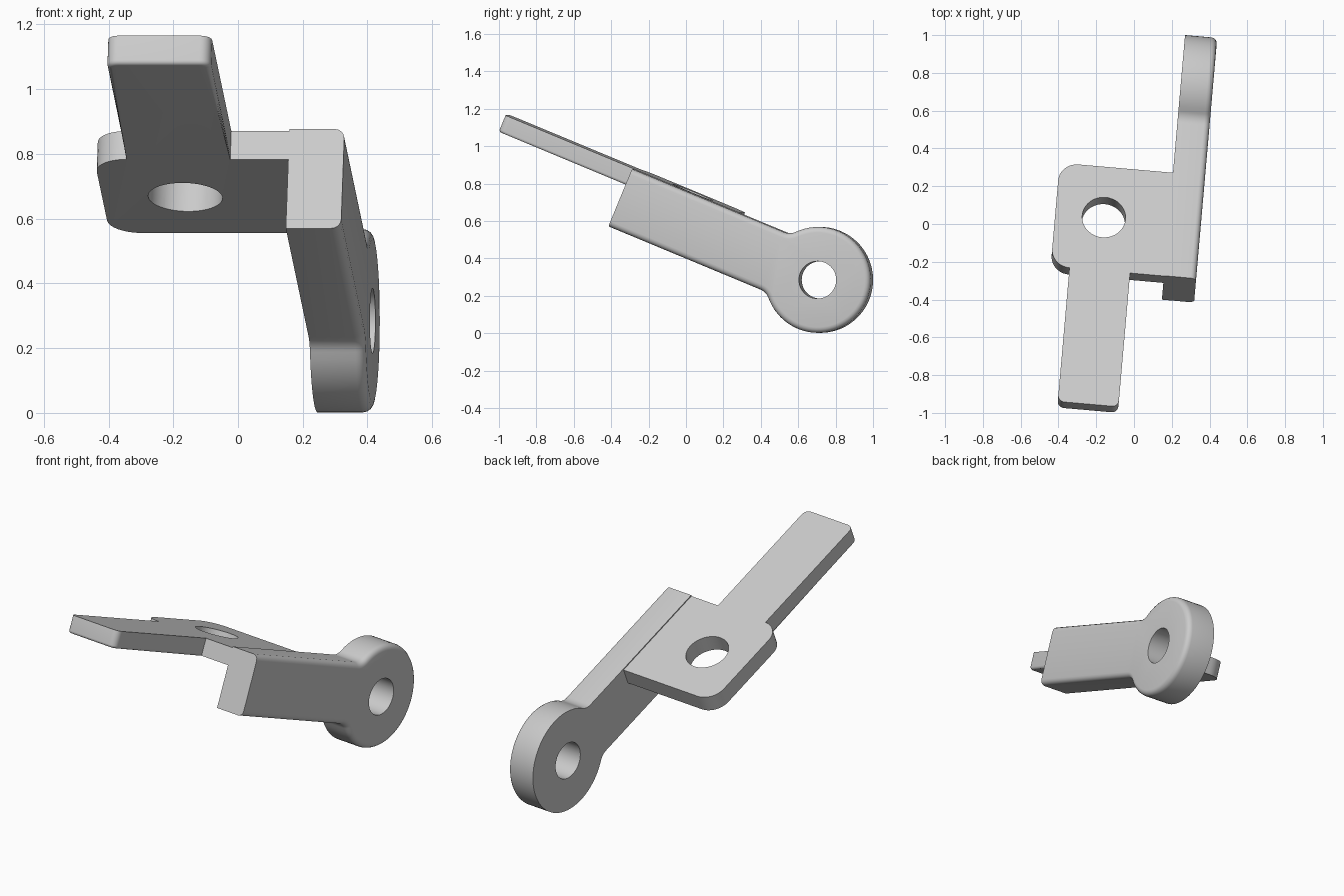
import bpy, bmesh
from math import sin, cos, pi, radians, sqrt, atan2
from mathutils import Matrix, Vector

cube = bpy.data.objects.get("Cube")
if cube:
    bpy.data.objects.remove(cube, do_unlink=True)

# The bracket is built square, then tilted and turned into place
POSE = Matrix.Rotation(radians(-5), 4, "Z") @ Matrix.Rotation(radians(-22.5), 4, "X")

steel = bpy.data.materials.new("plain_grey")
steel.use_nodes = True
GREY = (0.6, 0.6, 0.6, 1)
steel.diffuse_color = GREY
steel.node_tree.nodes["Principled BSDF"].inputs["Base Color"].default_value = GREY


def arc(cx, cy, r, start, end, steps):
    angles = [start + (end - start) * i / steps for i in range(steps + 1)]
    return [(cx + r * cos(a), cy + r * sin(a)) for a in angles]


def prism(name, outline, place, low, high, soft_edge, radius):
    """Extrude an outline from low to high and round the edges chosen by soft_edge."""
    bm = bmesh.new()
    ends = [[bm.verts.new(place(a, b, h)) for a, b in outline] for h in (low, high)]
    for ring in ends:
        bm.faces.new(ring)
    n = len(outline)
    for i in range(n):
        j = (i + 1) % n
        bm.faces.new((ends[0][i], ends[0][j], ends[1][j], ends[1][i]))
    bmesh.ops.recalc_face_normals(bm, faces=bm.faces)
    edges = [e for e in bm.edges if soft_edge(e.verts[0].co, e.verts[1].co)]
    bmesh.ops.bevel(bm, geom=edges, offset=radius, segments=4, profile=0.5,
                    affect="EDGES", clamp_overlap=True)
    mesh = bpy.data.meshes.new(name)
    bm.to_mesh(mesh)
    bm.free()
    mesh.materials.append(steel)
    obj = bpy.data.objects.new(name, mesh)
    bpy.context.collection.objects.link(obj)
    return obj


def drill(obj, centre, radius, axis):
    """Cut a round hole through obj, then pose and shade it."""
    turn = (0, pi / 2, 0) if axis == "X" else (0, 0, 0)
    bpy.ops.mesh.primitive_cylinder_add(vertices=48, radius=radius, depth=0.6,
                                        location=centre, rotation=turn)
    cutter = bpy.context.object
    cutter.name = "hole_cutter"
    cutter.hide_render = True
    cutter.data.materials.append(steel)
    bpy.ops.object.select_all(action="DESELECT")
    obj.select_set(True)
    bpy.context.view_layer.objects.active = obj
    cut = obj.modifiers.new("hole", "BOOLEAN")
    cut.operation, cut.solver, cut.object = "DIFFERENCE", "EXACT", cutter
    bpy.ops.object.modifier_apply(modifier=cut.name)
    bpy.data.objects.remove(cutter, do_unlink=True)
    obj.data.transform(POSE)
    bpy.ops.object.shade_smooth_by_angle(angle=radians(30))


# Side arm: a straight bar blending through fillets into a round eye
EYE_Y, MID_Z, EYE_R, HALF, FILLET = 0.572, 0.545, 0.283, 0.166, 0.08
FRONT = -0.575
run = sqrt((EYE_R + FILLET) ** 2 - (HALF + FILLET) ** 2)
lean = atan2(HALF + FILLET, run)
lower = [(FRONT, MID_Z - HALF)]
lower += arc(EYE_Y - run, MID_Z - HALF - FILLET, FILLET, pi / 2, lean, 8)
eye = arc(EYE_Y, MID_Z, EYE_R, lean - pi, pi - lean, 56)[1:-1]
upper = [(y, 2 * MID_Z - z) for y, z in reversed(lower)]
RIGHT = 0.353


def outer_rim(p, q):
    on_face = min(p.x, q.x) > RIGHT - 0.001
    return on_face and max(p.y, q.y) > FRONT + 0.001


arm = prism("side_arm", lower + eye + upper, lambda a, b, h: Vector((h, a, b)),
            0.182, RIGHT, outer_rim, 0.03)
drill(arm, (0.27, EYE_Y, MID_Z), 0.1, "X")

# Top plate with a long tongue reaching forward
LEFT, BACK, TIP, CORNER, NIP = -0.42, 0.02, -1.343, 0.1, 0.035
TONGUE_L, TONGUE_R, PLATE_F = -0.32, 0.002, -0.574
outline = [(0.2, PLATE_F), (0.2, BACK)]
outline += arc(LEFT + CORNER, BACK - CORNER, CORNER, pi / 2, pi, 10)
outline += arc(LEFT + CORNER, PLATE_F + CORNER, CORNER, pi, pi * 1.5, 10)
outline += arc(TONGUE_L + NIP, TIP + NIP, NIP, pi, pi * 1.5, 6)
outline += arc(TONGUE_R - NIP, TIP + NIP, NIP, pi * 1.5, pi * 2, 6)
outline += [(TONGUE_R, PLATE_F)]
BOTTOM = 0.61


def tongue_underside(p, q):
    low = max(p.z, q.z) < BOTTOM + 0.001
    return low and (p.y + q.y) / 2 < PLATE_F - 0.01


plate = prism("top_plate_and_tongue", outline, lambda a, b, h: Vector((a, b, h)),
              BOTTOM, 0.705, tongue_underside, 0.014)
drill(plate, (-0.162, -0.269, 0.66), 0.115, "Z")
